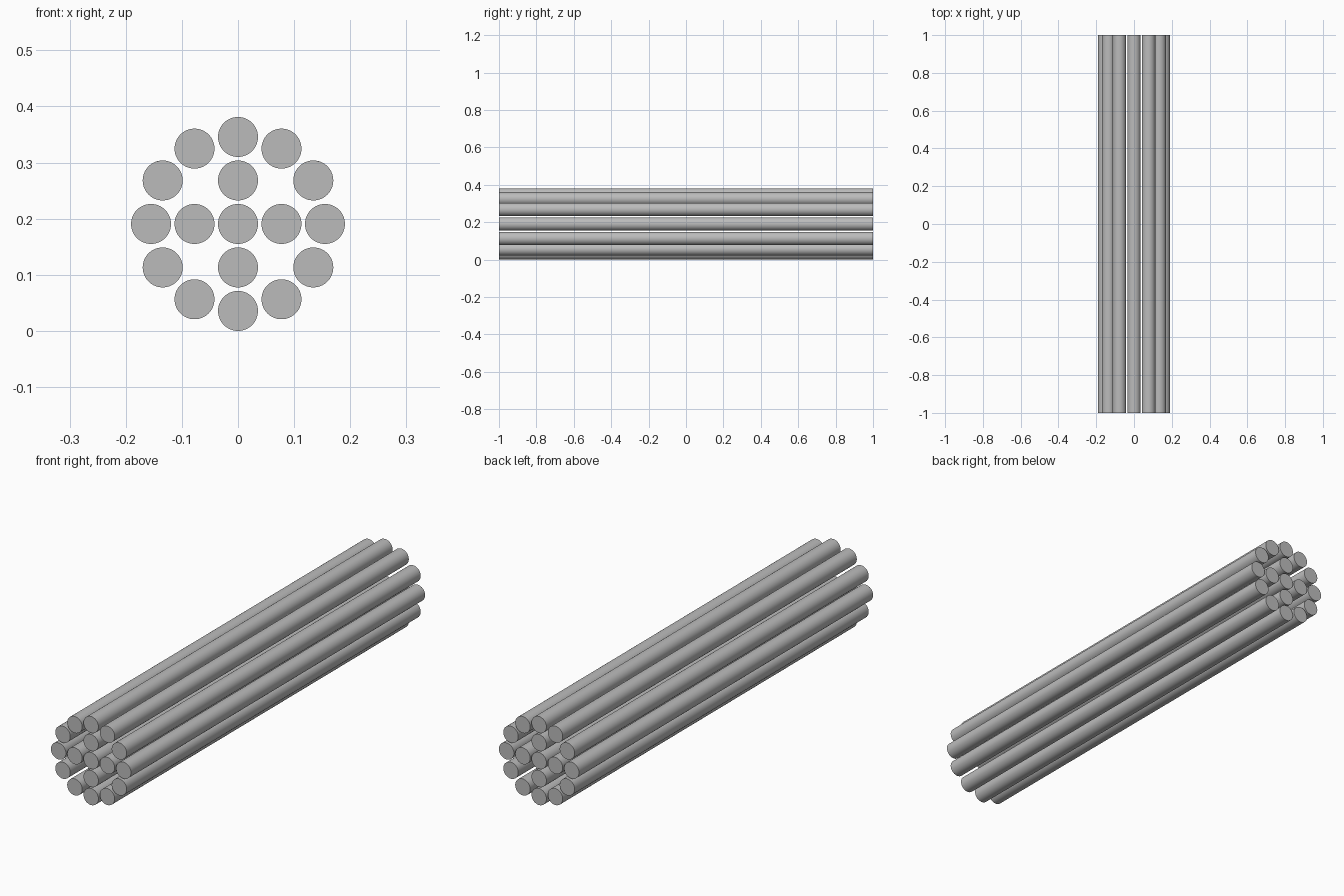
import bpy
from math import sin, cos, pi, radians

if "Cube" in bpy.data.objects:
    bpy.data.objects.remove(bpy.data.objects["Cube"], do_unlink=True)

ROD_RADIUS = 0.0356
OUTER_RING = 0.155
INNER_RING = OUTER_RING / 2
CENTRE_Z = OUTER_RING + ROD_RADIUS
LENGTH = 2.0

# Plain grey metal
grey = bpy.data.materials.new("grey_metal")
grey.use_nodes = True
colour = (0.5, 0.5, 0.5, 1)
grey.diffuse_color = colour
grey.node_tree.nodes["Principled BSDF"].inputs["Base Color"].default_value = colour


def add_rod(name, x, z):
    """Round rod lying along y."""
    bpy.ops.mesh.primitive_cylinder_add(
        vertices=64, radius=ROD_RADIUS, depth=LENGTH,
        location=(x, 0, z), rotation=(pi / 2, 0, 0))
    rod = bpy.context.object
    rod.name = name
    rod.data.materials.append(grey)
    bpy.ops.object.shade_smooth_by_angle(angle=radians(30))


def add_ring(name, count, radius):
    """Evenly spaced rods around the bundle axis."""
    for i in range(count):
        a = 2 * pi * i / count
        add_rod(f"{name}_{i + 1}", radius * cos(a), CENTRE_Z + radius * sin(a))


# Central rod, inner ring and outer ring
add_rod("centre_rod", 0, CENTRE_Z)
add_ring("inner_rod", 4, INNER_RING)
add_ring("outer_rod", 12, OUTER_RING)
